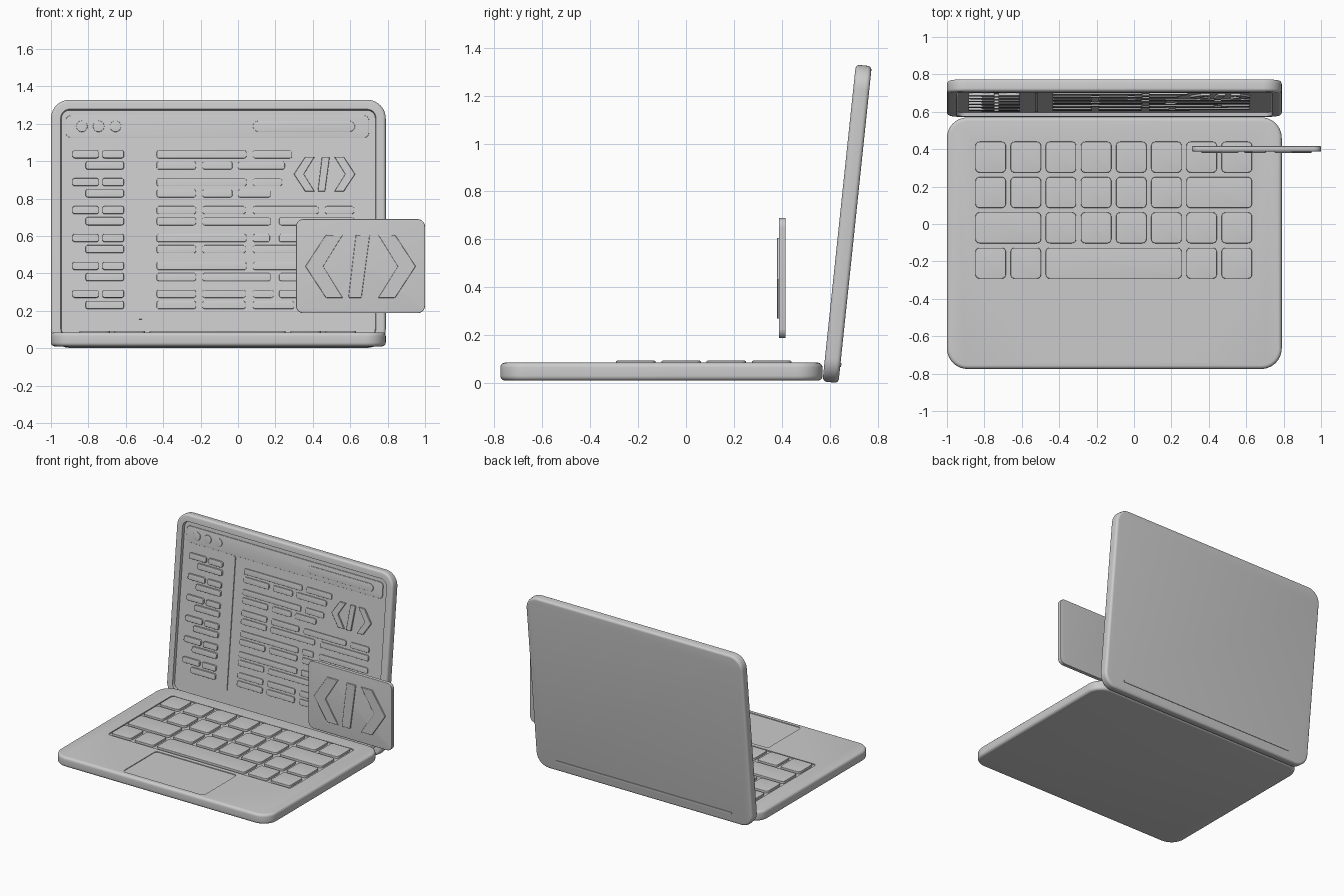
import bpy, bmesh, math
from mathutils import Matrix

if "Cube" in bpy.data.objects:
    bpy.data.objects.remove(bpy.data.objects["Cube"])

FLAT = Matrix.Identity(4)                                   # u=x, v=y, w=z
FRONT = Matrix.Rotation(math.pi / 2, 4, 'X')                # u=x, v=z, w=-y
LID = Matrix.Translation((0, 0.57, 0.007)) @ Matrix.Rotation(math.radians(-6), 4, 'X') @ FRONT


def finish(name, bm, mat):
    bmesh.ops.recalc_face_normals(bm, faces=bm.faces)
    mesh = bpy.data.meshes.new(name)
    bm.to_mesh(mesh)
    bm.free()
    ob = bpy.data.objects.new(name, mesh)
    ob.matrix_world = mat
    bpy.context.collection.objects.link(ob)
    return ob


def slab(name, u0, u1, v0, v1, w0, w1, r, mat=FLAT, bevel=0.0, both=False, recess=None, seg=6):
    """Rounded-rectangle plate; recess = (inset, depth) sinks the front face."""
    rings = []                                              # (inset, w)
    steps = 5
    arc = [(bevel * (1 - math.cos(t * math.pi / 2 / steps)), bevel * (1 - math.sin(t * math.pi / 2 / steps)))
           for t in range(steps + 1)] if bevel else [(0, 0)]
    if both:
        rings += [(i, w0 + d) for i, d in reversed(arc)]
    else:
        rings.append((0, w0))
    rings += [(i, w1 - d) for i, d in arc]
    if recess:
        inset, depth = recess
        rings += [(inset, w1), (inset + 0.004, w1 - depth)]
    bm = bmesh.new()
    loops = []
    for inset, w in rings:
        rr = max(r - inset, 0.002)
        loop = []
        for k, (cu, cv) in enumerate([(u1 - inset - rr, v1 - inset - rr), (u0 + inset + rr, v1 - inset - rr),
                                      (u0 + inset + rr, v0 + inset + rr), (u1 - inset - rr, v0 + inset + rr)]):
            for s in range(seg + 1):
                a = (k + s / seg) * math.pi / 2
                loop.append(bm.verts.new((cu + rr * math.cos(a), cv + rr * math.sin(a), w)))
        loops.append(loop)
    n = len(loops[0])
    for a, b in zip(loops, loops[1:]):
        for i in range(n):
            bm.faces.new((a[i], a[(i + 1) % n], b[(i + 1) % n], b[i]))
    bm.faces.new(loops[0])
    bm.faces.new(loops[-1])
    bmesh.ops.remove_doubles(bm, verts=bm.verts, dist=1e-5)
    return finish(name, bm, mat)


def prism(name, pts, w0, w1, mat):
    bm = bmesh.new()
    face = bm.faces.new([bm.verts.new((u, v, w0)) for u, v in pts])
    ext = bmesh.ops.extrude_face_region(bm, geom=[face])['geom']
    bmesh.ops.translate(bm, vec=(0, 0, w1 - w0), verts=[g for g in ext if isinstance(g, bmesh.types.BMVert)])
    ob = finish(name, bm, mat)
    mod = ob.modifiers.new("soft_edges", 'BEVEL')
    mod.width, mod.segments = 0.003, 2
    return ob


def code_symbol(name, cu, cv, s, w0, w1, mat):
    chevron = [(-0.295, 0), (-0.185, 0.168), (-0.095, 0.168), (-0.2, 0), (-0.095, -0.168), (-0.185, -0.168)]
    slash = [(-0.065, -0.168), (0.005, -0.168), (0.05, 0.168), (-0.025, 0.168)]
    for part, poly in (("left_chevron", chevron), ("slash", slash),
                       ("right_chevron", [(-u, v) for u, v in chevron])):
        prism(f"{name}_{part}", [(cu + s * u, cv + s * v) for u, v in poly], w0, w1, mat)


# base with sunken key tray and trackpad
base = slab("laptop_base", -1, 0.79, -0.775, 0.57, 0.01, 0.085, 0.11, bevel=0.02, both=True, seg=10)
bpy.context.view_layer.objects.active = base
for name, box, depth in (("key_tray_cutter", (-0.863, 0.648, -0.308, 0.453), 0.008),
                         ("trackpad_cutter", (-0.44, 0.23, -0.735, -0.34), 0.005)):
    cutter = slab(name, *box, 0.085 - depth, 0.12, 0.02)
    mod = base.modifiers.new(name, 'BOOLEAN')
    mod.object, mod.operation, mod.solver = cutter, 'DIFFERENCE', 'EXACT'
    bpy.ops.object.modifier_apply(modifier=name)
    bpy.data.objects.remove(cutter)

# keys: (first column, columns spanned) per row
one = [(c, 1) for c in range(8)]
rows = [one, one[:6] + [(6, 2)], [(0, 2)] + one[2:], one[:2] + [(2, 4)] + one[6:]]
for r, row in enumerate(rows):
    for c, span in row:
        u = -0.848 + c * 0.188
        v = 0.44 - r * 0.189
        slab(f"key_{r}_{c}", u, u + span * 0.188 - 0.025, v - 0.165, v, 0.074, 0.093, 0.022,
             bevel=0.004, seg=4)

# lid with sunken screen, and hinge strip at the back
slab("screen_lid", -1, 0.79, 0, 1.33, -0.067, 0, 0.1, LID, bevel=0.017, both=True, recess=(0.052, 0.02), seg=10)
slab("hinge_strip", -0.83, 0.63, 0.068, 0.084, -0.071, -0.06, 0.004, LID)

# window header bar with round buttons and address field
F = -0.022                                                  # just under the screen floor
slab("header_bar", -0.92, 0.70, 1.127, 1.245, F, -0.014, 0.025, LID, bevel=0.002)
for i, u in enumerate((-0.835, -0.745, -0.655)):
    slab(f"window_button_{i}", u - 0.03, u + 0.03, 1.157, 1.217, F, -0.009, 0.03, LID, bevel=0.002)
slab("address_field", 0.08, 0.625, 1.159, 1.215, F, -0.009, 0.028, LID, bevel=0.002)

# sidebar entries and divider
slab("divider", -0.53, -0.512, 0.15, 1.12, F, -0.013, 0.004, LID)
for i in range(6):
    v = 1.037 - i * 0.15
    for j, (a, b, dv) in enumerate(((-0.885, -0.745, 0), (-0.725, -0.61, 0), (-0.815, -0.61, -0.06))):
        slab(f"sidebar_entry_{i}_{j}", a, b, v + dv - 0.021, v + dv + 0.021, F, -0.006, 0.012, LID,
             bevel=0.003, seg=4)

# code line bars: start and end of each bar, two lines per block
A, B, C, L = (-0.435, -0.225), (-0.19, 0.04), (-0.19, -0.03), (-0.435, 0.045)
lines = [[L, (0.08, 0.29)], [A, C, (0.0, 0.25)],
         [L, (0.08, 0.235)], [A, C, (0.0, 0.175)],
         [A, B, (0.08, 0.43), (0.465, 0.62)], [A, (-0.19, 0.175), (0.22, 0.62)],
         [L, (0.08, 0.17), (0.22, 0.62)], [A, B, (0.08, 0.45)],
         [L, (0.08, 0.43), (0.465, 0.62)], [A, (-0.19, 0.175), (0.22, 0.5)],
         [A, B, (0.08, 0.19), (0.22, 0.62)], [A, B, (0.08, 0.3)]]
for i, bars in enumerate(lines):
    v = 1.037 - (i // 2) * 0.15 - (i % 2) * 0.06
    for j, (a, b) in enumerate(bars):
        slab(f"code_bar_{i}_{j}", a, b, v - 0.021, v + 0.021, F, -0.012, 0.012, LID, bevel=0.002, seg=4)
code_symbol("screen_symbol", 0.4625, 0.93, 0.555, F, -0.008, LID)

# floating card with raised code symbol
slab("floating_card", 0.31, 1.0, 0.187, 0.69, -0.416, -0.388, 0.04, FRONT, bevel=0.004, both=True)
code_symbol("card_symbol", 0.655, 0.4375, 1.0, -0.395, -0.38, FRONT)

# smooth shading with sharp edges kept
bpy.ops.object.select_all(action='SELECT')
bpy.ops.object.shade_smooth_by_angle(angle=math.radians(30))
